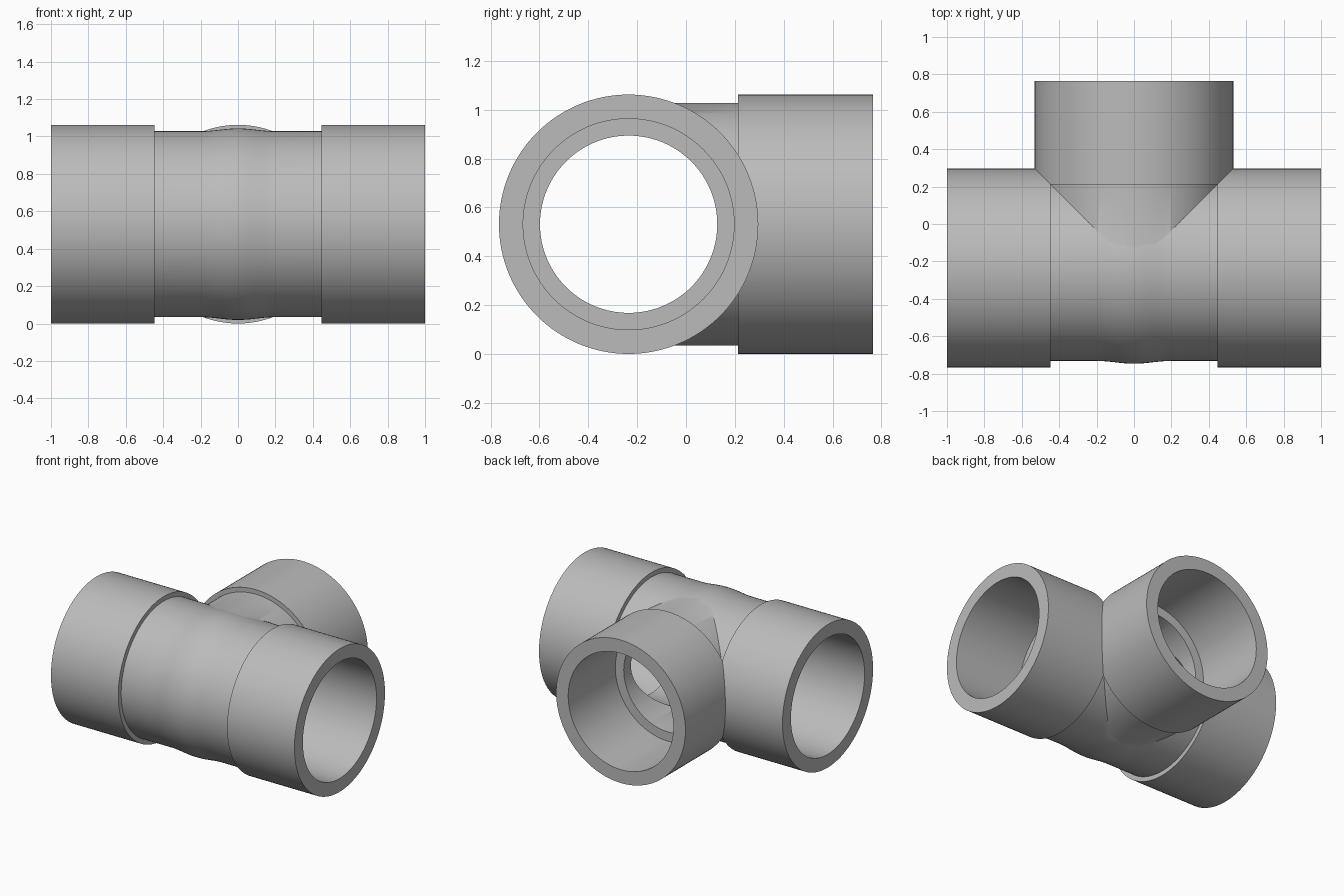
import bpy, bmesh, math
from mathutils import Matrix, Vector

cube = bpy.data.objects.get("Cube")
if cube:
    bpy.data.objects.remove(cube, do_unlink=True)

SEGMENTS = 128
OUTER, NECK, SOCKET, BORE = 0.531, 0.497, 0.432, 0.363   # radii
STEP = 0.447                                             # where sockets begin
CENTRE = Vector((0, -0.235, OUTER))

grey = bpy.data.materials.new("Plastic grey")
grey.use_nodes = True
colour = (0.5, 0.5, 0.5, 1)
grey.diffuse_color = colour
grey.node_tree.nodes["Principled BSDF"].inputs["Base Color"].default_value = colour


def turned(name, profile, rotation, twist=0.0):
    """Closed solid of revolution from (radius, distance along axis) points."""
    bm = bmesh.new()
    rings = []
    for r, d in profile:
        ring = []
        for i in range(SEGMENTS):
            a = 2 * math.pi * (i + twist) / SEGMENTS
            ring.append(bm.verts.new((r * math.cos(a), r * math.sin(a), d)))
        rings.append(ring)
    for low, high in zip(rings, rings[1:]):
        for i in range(SEGMENTS):
            j = (i + 1) % SEGMENTS
            bm.faces.new((low[i], low[j], high[j], high[i]))
    bm.faces.new(rings[0][::-1])
    bm.faces.new(rings[-1])
    bm.transform(Matrix.Translation(CENTRE) @ rotation)
    mesh = bpy.data.meshes.new(name)
    bm.to_mesh(mesh)
    bm.free()
    mesh.materials.append(grey)
    obj = bpy.data.objects.new(name, mesh)
    bpy.context.collection.objects.link(obj)
    return obj


def mirrored(half):
    """Complete a profile that starts at the negative end."""
    return half + [(r, -d) for r, d in reversed(half)]


def combine(target, tool, operation):
    mod = target.modifiers.new(operation.title(), 'BOOLEAN')
    mod.operation, mod.solver, mod.object = operation, 'EXACT', tool
    bpy.context.view_layer.objects.active = target
    bpy.ops.object.modifier_apply(modifier=mod.name)
    bpy.data.objects.remove(tool, do_unlink=True)


along_x = Matrix.Rotation(math.pi / 2, 4, 'Y')
along_y = Matrix.Rotation(-math.pi / 2, 4, 'X')

# Main run: two thick sockets, a slimmer neck and a soft bulge at the middle
bulge = [(NECK + 0.0075 * (1 + math.cos(math.pi * x / 0.2)), x)
         for x in (-0.2, -0.17, -0.14, -0.11, -0.08, -0.05, -0.02)]
run = turned("tee_pipe", mirrored(
    [(OUTER, -1), (OUTER, -STEP), (NECK, -STEP)] + bulge), along_x)

# Side branch with its own socket
branch = turned("branch", [(NECK, 0), (NECK, STEP), (OUTER, STEP), (OUTER, 1)],
                along_y, 0.5)
combine(run, branch, 'UNION')

# Hollow out stepped bores
run_bore = turned("run_bore", mirrored(
    [(SOCKET, -1.1), (SOCKET, -STEP), (BORE, -STEP)]), along_x)
combine(run, run_bore, 'DIFFERENCE')
branch_bore = turned("branch_bore", [(BORE, 0), (BORE, STEP), (SOCKET, STEP),
                                     (SOCKET, 1.1)], along_y, 0.5)
combine(run, branch_bore, 'DIFFERENCE')

# Smooth walls, sharp rims
bpy.ops.object.select_all(action='DESELECT')
run.select_set(True)
bpy.context.view_layer.objects.active = run
bpy.ops.object.shade_smooth_by_angle(angle=math.radians(30))
